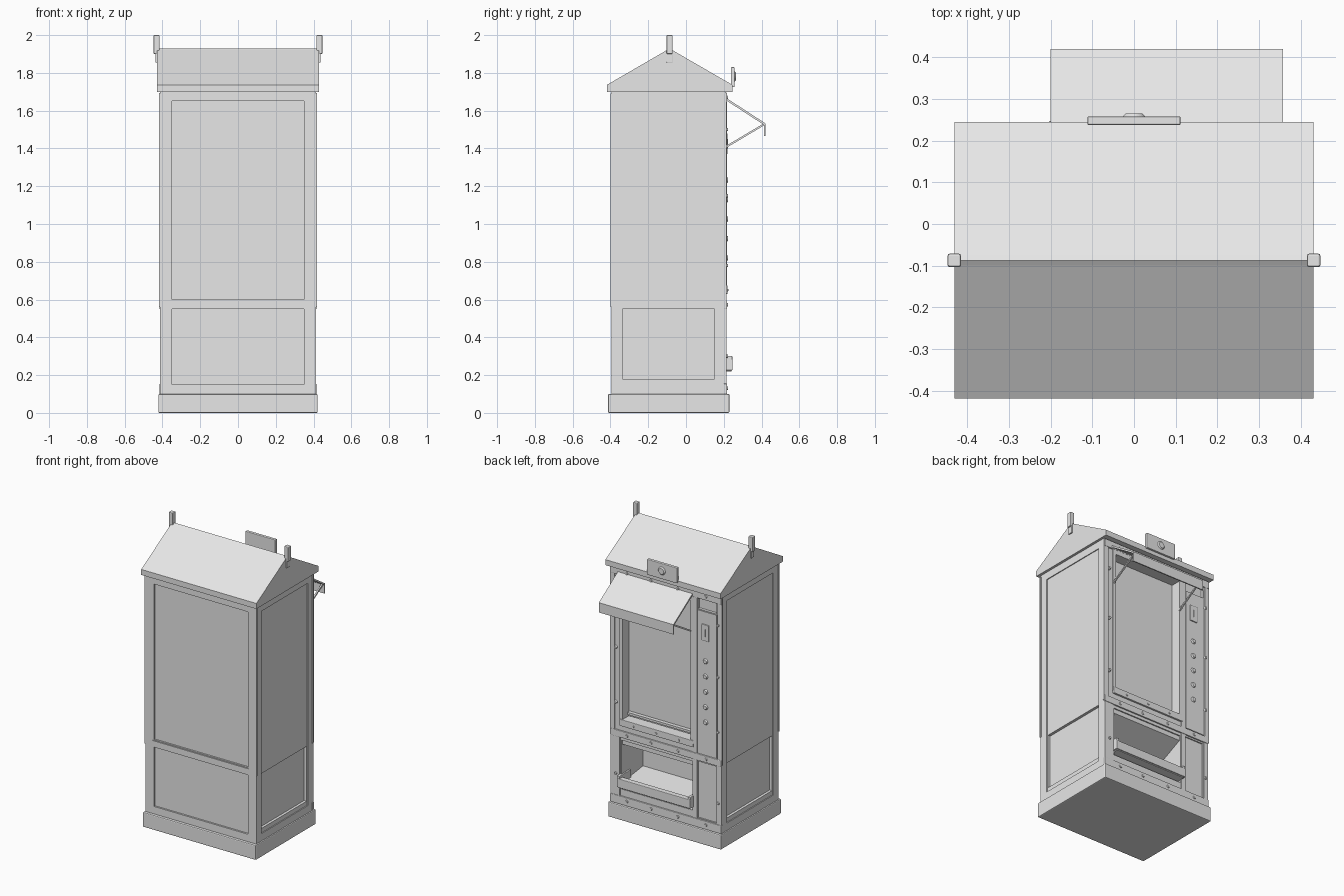
import bpy, bmesh, math
from mathutils import Vector, Matrix

cube = bpy.data.objects.get("Cube")
if cube:
    bpy.data.objects.remove(cube, do_unlink=True)

grey = bpy.data.materials.new("light_grey")
grey.use_nodes = True
grey.diffuse_color = (0.8, 0.8, 0.8, 1)
grey.node_tree.nodes["Principled BSDF"].inputs["Base Color"].default_value = (0.8, 0.8, 0.8, 1)


def finish(name, bm, bevel=0):
    bmesh.ops.recalc_face_normals(bm, faces=bm.faces)
    mesh = bpy.data.meshes.new(name)
    bm.to_mesh(mesh)
    bm.free()
    mesh.materials.append(grey)
    ob = bpy.data.objects.new(name, mesh)
    bpy.context.collection.objects.link(ob)
    if bevel:
        mod = ob.modifiers.new("soft_edges", 'BEVEL')
        mod.width = bevel
        mod.segments = 2
    return ob


def box(name, x, y, z, bevel=0):
    """Box from (low, high) ranges."""
    bm = bmesh.new()
    size = [r[1] - r[0] for r in (x, y, z)]
    mid = [(r[0] + r[1]) / 2 for r in (x, y, z)]
    bmesh.ops.create_cube(bm, size=1, matrix=Matrix.Translation(mid) @ Matrix.Diagonal((*size, 1)))
    return finish(name, bm, bevel)


def extrude_x(name, profile, x):
    """Prism along x from a (y, z) profile."""
    bm = bmesh.new()
    face = bm.faces.new([bm.verts.new((x[0], y, z)) for y, z in profile])
    out = bmesh.ops.extrude_face_region(bm, geom=[face])
    moved = [v for v in out["geom"] if isinstance(v, bmesh.types.BMVert)]
    bmesh.ops.translate(bm, verts=moved, vec=(x[1] - x[0], 0, 0))
    return finish(name, bm)


def studs(name, points, radius, y, depth, sides=12):
    """Short round studs on the service side, narrowed at the tip."""
    bm = bmesh.new()
    for x, z in points:
        place = Matrix.Translation((x, y + depth / 2, z)) @ Matrix.Rotation(-math.pi / 2, 4, 'X')
        bmesh.ops.create_cone(bm, cap_ends=True, segments=sides, radius1=radius,
                              radius2=radius * 0.7, depth=depth, matrix=place)
    return finish(name, bm)


def cut(target, x, y, z):
    tool = box("cutter", x, y, z)
    tool.hide_render = True
    mod = target.modifiers.new("cut", 'BOOLEAN')
    mod.operation = 'DIFFERENCE'
    mod.solver = 'EXACT'
    mod.object = tool
    bpy.context.view_layer.objects.active = target
    bpy.ops.object.modifier_apply(modifier=mod.name)
    bpy.data.objects.remove(tool, do_unlink=True)


# Plinth and cabinet
box("plinth", (-.422, .422), (-.413, .23), (0, .1), .006)
body = box("cabinet", (-.413, .413), (-.395, .208), (.1, 1.7))

# Recessed front panels, side panels and side hatches
cut(body, (-.35, .35), (-.5, -.383), (.6, 1.65))
cut(body, (-.35, .35), (-.5, -.383), (.15, .55))
for s in (-1, 1):
    def side(depth):
        return sorted((s * .5, s * (.413 - depth)))
    cut(body, side(.006), (-.34, .155), (.15, 1.65))
    cut(body, side(.024), (-.335, .15), (.18, .55))

# Display recess, delivery opening and control recesses on the service side
WIN = (-.195, .335)
cut(body, WIN, (.14, .3), (.67, 1.63))
cut(body, WIN, (-.02, .3), (.2, .53))
cut(body, (-.375, -.235), (.19, .3), (1.57, 1.65))
cut(body, (-.375, -.235), (.2, .3), (.16, .54))

# Slightly proud upper frame on both wide sides
for s in (-1, 1):
    box("upper_corner_front", sorted((s * .36, s * .418)), (-.4, -.39), (.56, 1.69))
    box("upper_corner_back", sorted((s * .385, s * .418)), (.2, .215), (.56, 1.69))
box("front_mid_rail", (-.413, .413), (-.4, -.38), (.56, .595))

# Service side rails
for name, z in (("top_rail", (1.645, 1.695)), ("middle_rail", (.55, .595)), ("bottom_rail", (.1, .155))):
    box(name, (-.415, .415), (.2, .217), z, .003)
box("lower_post_left", (.345, .413), (.2, .214), (.155, .55))
box("lower_post_right", (-.413, -.38), (.2, .214), (.155, .55))
box("divider_post", (-.232, -.2), (.2, .214), (.155, 1.645))

# Display frame with sill
for x in WIN:
    box("display_side_trim", (x - .012, x + .012), (.145, .216), (.65, 1.645))
box("display_top_trim", WIN, (.145, .216), (1.615, 1.645))
box("display_sill", (-.205, .345), (.145, .22), (.63, .675), .003)
box("display_inner_strip", WIN, (.14, .165), (.69, .705))

# Control column
box("control_plate", (-.378, -.237), (.2, .213), (.6, 1.565))
box("coin_plate", (-.322, -.268), (.21, .22), (1.37, 1.48), .003)
box("coin_slot", (-.298, -.292), (.218, .223), (1.40, 1.45))
studs("selection_buttons", [(-.295, .82 + i * .103) for i in range(5)], .018, .212, .01, 16)

# Delivery hood and tray
extrude_x("delivery_hood", [(.2, .53), (.2, .5), (-.02, .4), (-.02, .53)], WIN)
extrude_x("tray_floor", [(-.02, .27), (.24, .235), (.24, .22), (-.02, .2)], WIN)
box("tray_lip", (-.205, .345), (.21, .247), (.225, .285), .004)
for x in WIN:
    box("tray_end", (x - .01, x + .01), (.12, .245), (.225, .302), .003)

# Bolts
edge = [(x, z) for x in (-.39, .375) for z in (.3, .78, 1.15, 1.5)]
rails = [(x, z) for x in (-.3, -.09, .11, .29) for z in (.13, .573, 1.67)]
studs("edge_bolts", edge, .011, .205, .017)
studs("rail_bolts", rails, .011, .215, .008)
studs("sill_bolts", [(x, .65) for x in (-.1, .07, .24)], .008, .218, .006)

# Gabled roof and its end posts
RIDGE = -.087
extrude_x("roof", [(-.418, 1.7), (.245, 1.7), (.245, 1.737), (RIDGE + .012, 1.922),
                   (RIDGE, 1.93), (RIDGE - .012, 1.922), (-.418, 1.737)], (-.43, .43))
for s in (-1, 1):
    box("roof_post", sorted((s * .415, s * .447)), (RIDGE - .016, RIDGE + .016), (1.9, 2.0), .005)
    box("roof_post_foot", sorted((s * .42, s * .438)), (RIDGE - .016, RIDGE + .016), (1.855, 1.905), .003)

# Sign plate with round badge
box("sign_plate", (-.112, .112), (.237, .258), (1.725, 1.83), .004)
studs("sign_badge", [(0, 1.78)], .028, .257, .008, 24)

# Hinged canopy with lip
extrude_x("canopy", [(.212, 1.668), (.42, 1.533), (.42, 1.467), (.412, 1.467),
                     (.412, 1.525), (.212, 1.655)], (-.2, .357))

# Canopy braces
low, high = Vector((.212, 1.408)), Vector((.412, 1.527))
off = Vector((low.y - high.y, high.x - low.x)).normalized() * .005
for x in (-.188, .337):
    extrude_x("canopy_brace", [low - off, high - off, high + off, low + off], (x, x + .01))
